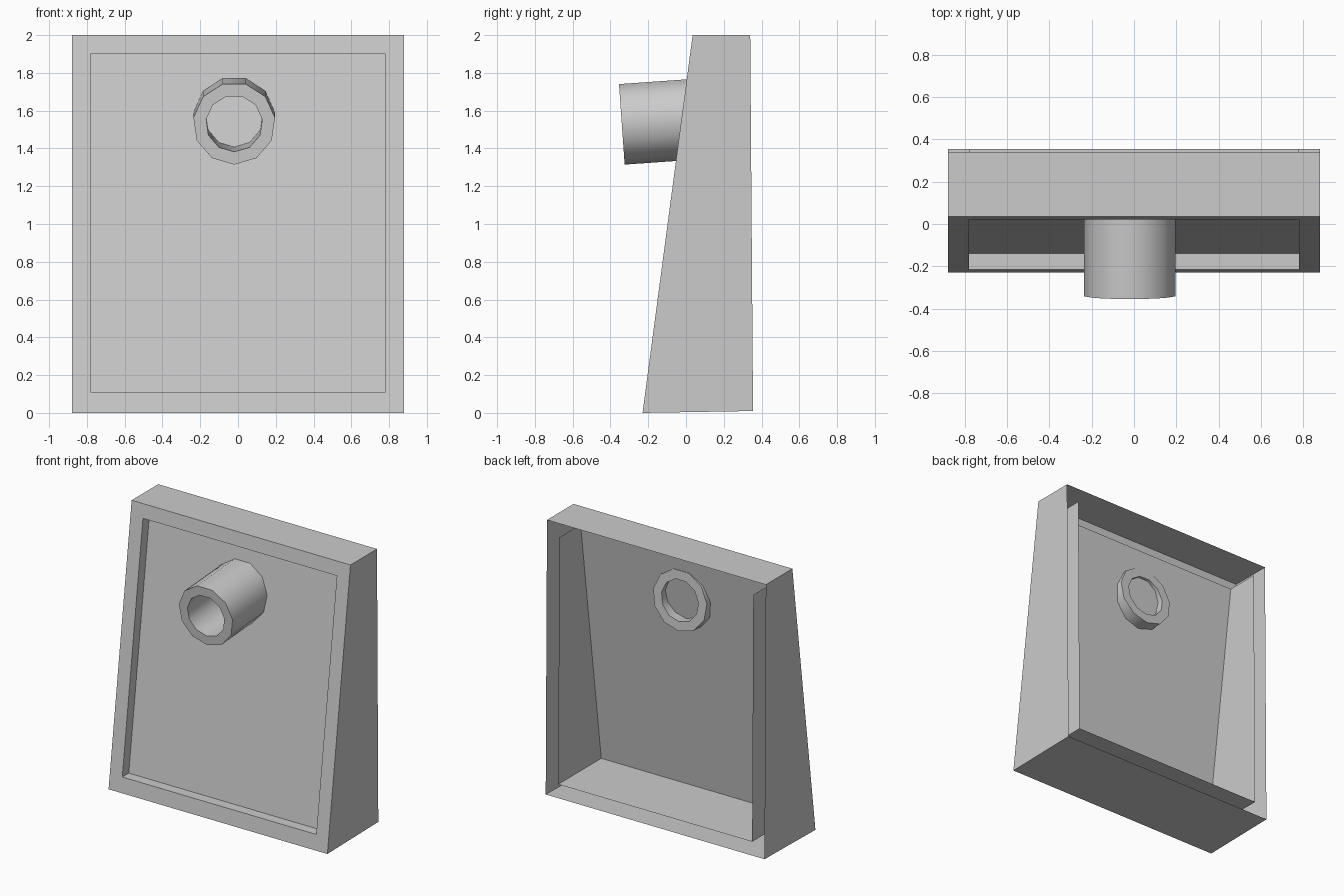
import bpy, bmesh, math
from mathutils import Vector

if "Cube" in bpy.data.objects:
    bpy.data.objects.remove(bpy.data.objects["Cube"])

SLOPE = 0.1325                      # lean of the front face (y per z)
W, IW = 0.88, 0.78                  # outer and inner half widths
Z0, Z1 = 0.11, 1.90                 # opening bottom and top
RECESS = 0.075                      # panel set back from the front face


def front(z):
    return -0.23 + SLOPE * z


def back(z):
    return 0.355 - 0.0075 * z


def make(name, bm):
    bmesh.ops.recalc_face_normals(bm, faces=bm.faces)
    me = bpy.data.meshes.new(name)
    bm.to_mesh(me)
    bm.free()
    ob = bpy.data.objects.new(name, me)
    bpy.context.collection.objects.link(ob)
    return ob


def loft(bm, a, b, skip=()):
    n = len(a)
    for i in range(n):
        if i not in skip:
            j = (i + 1) % n
            bm.faces.new((a[i], a[j], b[j], b[i]))


def rect(bm, hw, lo, hi):
    """Rectangle ring; lo and hi are (y, z) of its bottom and top edges."""
    pts = [(-hw, *lo), (hw, *lo), (hw, *hi), (-hw, *hi)]
    return [bm.verts.new(p) for p in pts]


# Wedge housing: outer walls, front rim, inner walls running to the open back
bm = bmesh.new()
outer_back = rect(bm, W, (0.355, 0.01), (0.34, 2.0))
outer_front = rect(bm, W, (-0.23, 0.0), (0.035, 2.0))
opening = rect(bm, IW, (front(Z0), Z0), (front(Z1), Z1))
inner_back = rect(bm, IW, (back(Z0), Z0), (back(Z1), Z1))
loft(bm, outer_back, outer_front)
loft(bm, outer_front, opening)
loft(bm, opening, inner_back, skip=(2,))
# Inner top wall only reaches the panel
top = [bm.verts.new((x, front(Z1) + RECESS, Z1)) for x in (-IW, IW)]
bm.faces.new((opening[2], opening[3], top[0], top[1]))
make("housing", bm)

# Recessed front panel
bm = bmesh.new()
bm.faces.new(rect(bm, IW, (front(Z0) + RECESS, Z0), (front(Z1) + RECESS, Z1))[::1])
panel = make("front_panel", bm)

# Eleven-sided pipe passing through the panel, tilted slightly
SIDES, R_OUT, R_IN, LENGTH = 11, 0.218, 0.15, 0.44
tilt = math.radians(4)
axis = Vector((0, math.cos(tilt), math.sin(tilt)))
up = Vector((0, -math.sin(tilt), math.cos(tilt)))
side = Vector((1, 0, 0))
start = Vector((-0.02, -0.34, 1.532))


def circle(bm, r, d):
    out = []
    for i in range(SIDES):
        a = 2 * math.pi * i / SIDES
        out.append(bm.verts.new(start + axis * d + side * (r * math.sin(a)) - up * (r * math.cos(a))))
    return out


bm = bmesh.new()
rings = [circle(bm, r, d) for r, d in
         ((R_OUT, 0), (R_OUT, LENGTH), (R_IN, LENGTH), (R_IN, 0))]
for k in range(4):
    loft(bm, rings[k], rings[(k + 1) % 4])
pipe = make("pipe", bm)
bpy.context.view_layer.objects.active = pipe
pipe.select_set(True)
bpy.ops.object.shade_smooth_by_angle(angle=math.radians(40))
